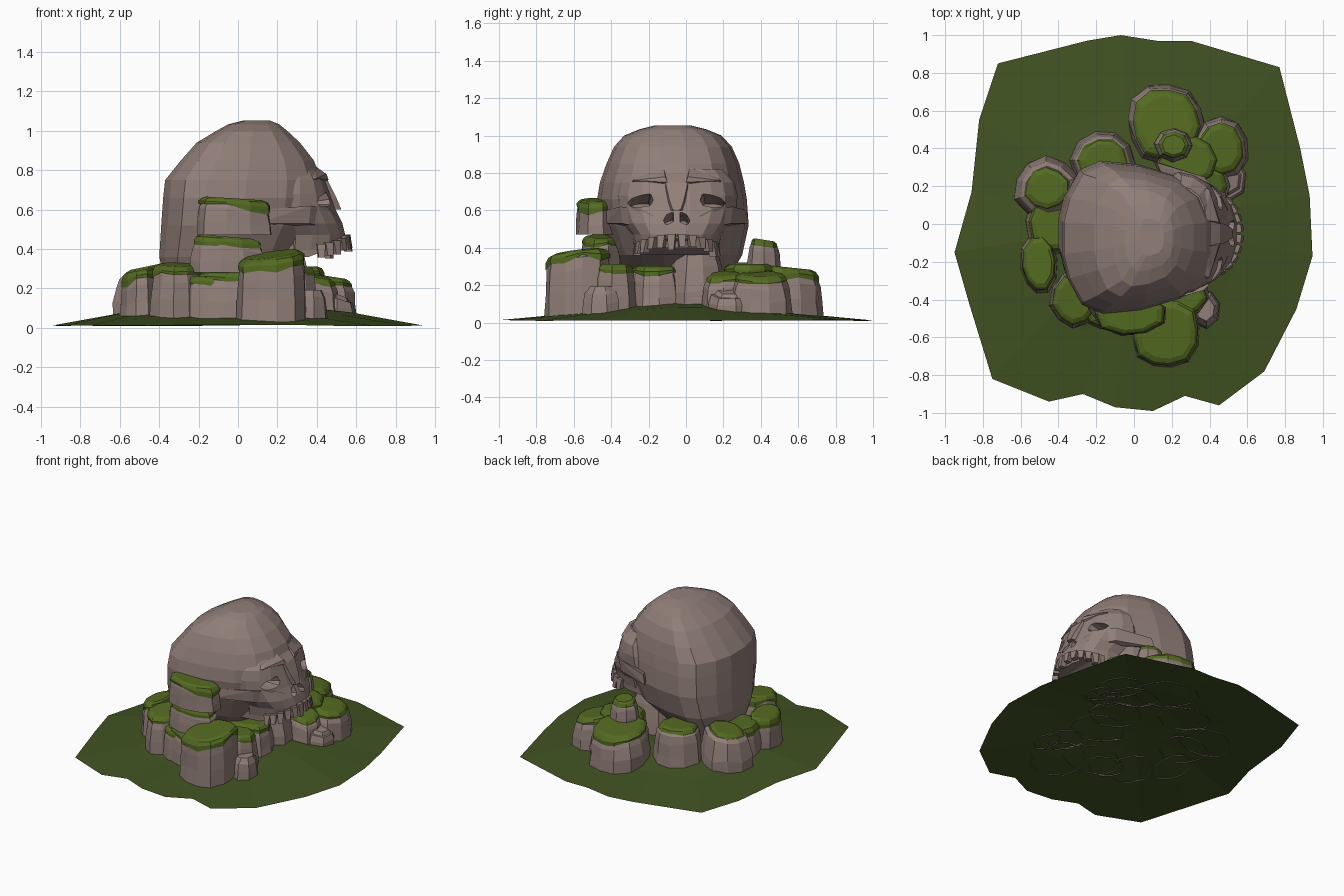
import bpy, bmesh, math, random
from mathutils import Vector

random.seed(4)
if "Cube" in bpy.data.objects:
    bpy.data.objects.remove(bpy.data.objects["Cube"])


def material(name, r, g, b):
    m = bpy.data.materials.new(name)
    m.use_nodes = True
    m.diffuse_color = (r, g, b, 1)
    m.node_tree.nodes["Principled BSDF"].inputs["Base Color"].default_value = (r, g, b, 1)
    return m


STONE = material("warm grey stone", 0.285, 0.212, 0.19)
MOSS = material("bright moss", 0.088, 0.145, 0.015)
GRASS = material("dark grass", 0.052, 0.085, 0.016)
MID = -0.05   # centre line of the face


def make(name, bm, mat):
    bmesh.ops.recalc_face_normals(bm, faces=bm.faces)
    me = bpy.data.meshes.new(name)
    bm.to_mesh(me)
    bm.free()
    me.materials.append(mat)
    ob = bpy.data.objects.new(name, me)
    bpy.context.collection.objects.link(ob)
    return ob


def loft(name, rings, mat, bottom=True):
    """Skin a list of equal-length point rings and close the ends."""
    bm = bmesh.new()
    rows = [[bm.verts.new(p) for p in ring] for ring in rings]
    n = len(rows[0])
    for a, b in zip(rows, rows[1:]):
        for i in range(n):
            j = (i + 1) % n
            bm.faces.new((a[i], a[j], b[j], b[i]))
    if bottom:
        bm.faces.new(rows[0])
    bm.faces.new(rows[-1])
    return make(name, bm, mat)


def hull(name, points, mat=STONE):
    bm = bmesh.new()
    for p in points:
        bm.verts.new(p)
    res = bmesh.ops.convex_hull(bm, input=bm.verts)
    bmesh.ops.delete(bm, geom=[v for v in res["geom_interior"] if isinstance(v, bmesh.types.BMVert)], context="VERTS")
    bmesh.ops.dissolve_limit(bm, angle_limit=0.02, verts=bm.verts, edges=bm.edges)
    return make(name, bm, mat)


def combine(ob, other, op):
    """Boolean another object into ob and remove it."""
    mod = ob.modifiers.new(op, "BOOLEAN")
    mod.operation, mod.object, mod.solver = op, other, "EXACT"
    dg = bpy.context.evaluated_depsgraph_get()
    me = bpy.data.meshes.new_from_object(ob.evaluated_get(dg))
    ob.modifiers.clear()
    ob.data = me
    bpy.data.objects.remove(other)


# Ground mound, rising more steeply along x than along y
EDGE = [(-.95, -.15), (-.86, .17), (-.82, .55), (-.72, .85), (-.25, .97), (-.07, 1), (.12, .97),
        (.3, .97), (.77, .83), (.88, .4), (.93, .15), (.945, -.17), (.86, -.45), (.69, -.78),
        (.45, -.96), (.27, -.91), (.1, -.99), (-.1, -.97), (-.27, -.9), (-.45, -.94),
        (-.75, -.82), (-.87, -.43)]
ground = loft("ground", [
    [(x * s, y * s, z + rise * max(0, abs(x) - .7 * abs(y)) + random.uniform(-.003, .003))
     for x, y in EDGE]
    for s, z, rise in ((1, .012, 0), (.6, .048, .035), (.3, .1, .01), (.08, .11, 0))],
    GRASS, bottom=False)
bpy.context.view_layer.update()

# Skull: plan outline (fraction from back to front, fraction of half width)
PLAN = [(0, .22), (.04, .55), (.13, .88), (.27, 1), (.52, .95), (.78, .8), (.92, .58), (1, .22)]


def plan_ring(z, back, front, half, mid=MID):
    side = [(back + (front - back) * u, half * v) for u, v in PLAN]
    return ([(x, mid + y, z) for x, y in side] +
            [(x, mid - y, z) for x, y in reversed(side)])


skull = loft("skull", [plan_ring(*r) for r in (
    (.22, -.37, .1, .26, -.04), (.36, -.4, .32, .345, -.045), (.52, -.39, .4, .395, -.06),
    (.66, -.38, .42, .4, -.075), (.75, -.37, .425, .385, -.075), (.85, -.29, .385, .355, -.07),
    (.94, -.21, .315, .315, -.07), (1.0, -.11, .25, .26, -.07),
    (1.033, -.05, .21, .18, -.07), (1.053, .03, .16, .1, -.07))], STONE)
face = loft("face", [plan_ring(*r) for r in (
    (.4, .2, .53, .225), (.47, .2, .545, .24), (.53, .15, .53, .29),
    (.6, .12, .495, .32), (.68, .15, .465, .325), (.75, .18, .44, .31), (.82, .2, .385, .25))], STONE)
combine(skull, face, "UNION")

# Nose bridge, brows and cheekbones joined to the skull
combine(skull, hull("nose_bridge", [(x, MID + s * y, z) for s in (-1, 1) for x, y, z in (
    (.39, .06, .81), (.455, .06, .75), (.5, .04, .66), (.525, .02, .6), (.4, .065, .6))]), "UNION")
for s in (-1, 1):
    combine(skull, hull("brow", [(x, MID + s * y, z) for x, y, z in (
        (.46, .05, .75), (.38, .07, .83), (.4, .23, .76), (.31, .2, .81),
        (.45, .06, .78), (.3, .29, .73), (.25, .29, .67), (.3, .1, .75))]), "UNION")
    combine(skull, hull("cheekbone", [(x, MID + s * y, z) for x, y, z in (
        (.5, .12, .57), (.46, .2, .61), (.37, .3, .62), (.36, .29, .53),
        (.12, .375, .6), (.1, .385, .53), (.45, .19, .51), (.2, .2, .56))]), "UNION")

# Eye sockets and nostrils, narrowing downward into the skull
EYE = [(.29, .675), (.22, .735), (.13, .75), (.11, .68), (.14, .63), (.24, .615)]
NOSTRIL = [(.01, .665), (.012, .55), (.06, .525), (.078, .56), (.045, .64)]
for s in (-1, 1):
    for outline, deep in ((EYE, .3), (NOSTRIL, .43)):
        cy = sum(p[0] for p in outline) / len(outline)
        low = min(p[1] for p in outline)
        cut = [(.62, MID + s * y, z) for y, z in outline]
        cut += [(deep, MID + s * (cy + (y - cy) * .6), low + (z - low) * .15) for y, z in outline]
        combine(skull, hull("cutter", cut), "DIFFERENCE")

# Upper teeth around the jaw arch
for i in range(12):
    a = math.radians(-82 + i * 164 / 11)
    x, y = .4 + .155 * math.cos(a), MID + .21 * math.sin(a)
    top = .455 - .05 * abs(math.sin(a)) ** 2
    length = .055 + random.uniform(-.015, .012)
    out, along = Vector((math.cos(a), math.sin(a), 0)), Vector((-math.sin(a), math.cos(a), 0))
    hull("tooth", [Vector((x, y, z)) + out * o + along * w * k
                   for z, k, lean in ((top + .02, .022, 0), (top - length, .015, .012))
                   for o in (-.025 + lean, .014 + lean) for w in (-1, 1)])
hull("upper_jaw", [(x, MID + s * y, z) for s in (-1, 1) for x, y, z in (
    (.36, .21, .36), (.2, .23, .36), (.42, .2, .385), (.36, .22, .48), (.2, .24, .48),
    (.53, .1, .43), (.555, .05, .45), (.5, .14, .49))])


def rock(name, cx, cy, rx, ry, top, base=None, tilt=(0, 0), moss=.9, sides=10, crown=.86):
    """Rough boulder narrowing to its crown, with a ragged moss cap if any.
    Without a base height it stands open-ended on the ground."""
    turn = random.uniform(0, 1)
    jag = [random.uniform(.92, 1.07) for _ in range(sides)]
    drop = [random.uniform(-.026, .02) for _ in range(sides)]
    foot = .05 if base is None else base

    def ring(z, scale, ragged=0, rough=0):
        pts = []
        for i in range(sides):
            a = math.tau * (i + turn) / sides
            r = scale * jag[i] * (1 + random.uniform(-rough, rough))
            x, y = rx * r * math.cos(a), ry * r * math.sin(a)
            lift = (x * tilt[0] + y * tilt[1]) * (z - foot) / (top - foot)
            pts.append((cx + x, cy + y, z + lift + drop[i] * ragged))
        return pts

    h = top - foot
    first = ring(foot, 1.03)
    if base is None:
        first = [(x, y, ground.ray_cast((x, y, 1), (0, 0, -1))[1].z - .006) for x, y, z in first]
    loft(name, [first, ring(foot + h * .35, 1.0, .6, .04),
                ring(foot + h * .7, .5 + crown * .5, .6, .03),
                ring(top - .03, crown), ring(top - .008, crown - .14)], STONE, base is not None)
    if moss:
        loft(name + "_moss", [ring(top - .038, moss + .02, 1.1), ring(top - .016, moss + .02, .4),
                              ring(top + .002, moss - .06), ring(top + .012, moss - .2)], MOSS, False)


# Boulders around the skull
rock("front_boulder", .17, -.58, .185, .19, .36, tilt=(.13, .12), moss=.96, sides=12, crown=.94)
rock("front_inner_boulder", -.02, -.46, .22, .13, .27)
rock("front_left_boulder", -.31, -.4, .13, .15, .31, tilt=(0, .1))
rock("front_low_boulder", -.14, -.47, .13, .09, .25)
rock("left_front_boulder", -.5, -.21, .1, .16, .28, tilt=(.2, 0))
rock("left_back_boulder", -.46, .19, .175, .17, .3, tilt=(.2, 0), moss=.7, crown=.84)
rock("left_middle_boulder", -.42, 0, .15, .16, .27)
rock("back_left_boulder", -.16, .33, .17, .17, .31, moss=.78)
rock("back_boulder", .17, .53, .21, .21, .285, tilt=(0, -.1), moss=.88, sides=12)
rock("back_right_boulder", .46, .4, .15, .17, .25, tilt=(-.15, 0), moss=.82)
rock("back_inner_boulder", .28, .33, .17, .15, .3)
rock("back_top_rock", .21, .42, .1, .09, .43, .27, tilt=(0, -.15), moss=.8, sides=8)
rock("right_low_rock", .5, .24, .1, .12, .18, tilt=(-.4, 0), moss=0, sides=7, crown=.75)
rock("right_mid_rock", .4, .2, .12, .12, .25, tilt=(-.2, .1), moss=.8, sides=8)

# Rocks under the face
rock("under_rock", .18, -.16, .2, .15, .29, moss=.9)
rock("under_pillar", .2, .05, .18, .16, .4, moss=0, crown=.75)
rock("under_small_rock", .38, -.45, .08, .1, .2, moss=0, sides=7, crown=.75)
rock("under_side_rock", .28, -.38, .12, .12, .3, moss=.85, sides=8)

# Stacked ledge on the skull's flank
rock("lower_ledge", -.05, -.45, .18, .115, .45, .28, tilt=(-.08, 0), moss=.9, sides=9, crown=.9)
rock("upper_ledge", -.02, -.48, .19, .115, .645, .47, tilt=(-.06, 0), moss=.97, sides=9, crown=.94)
